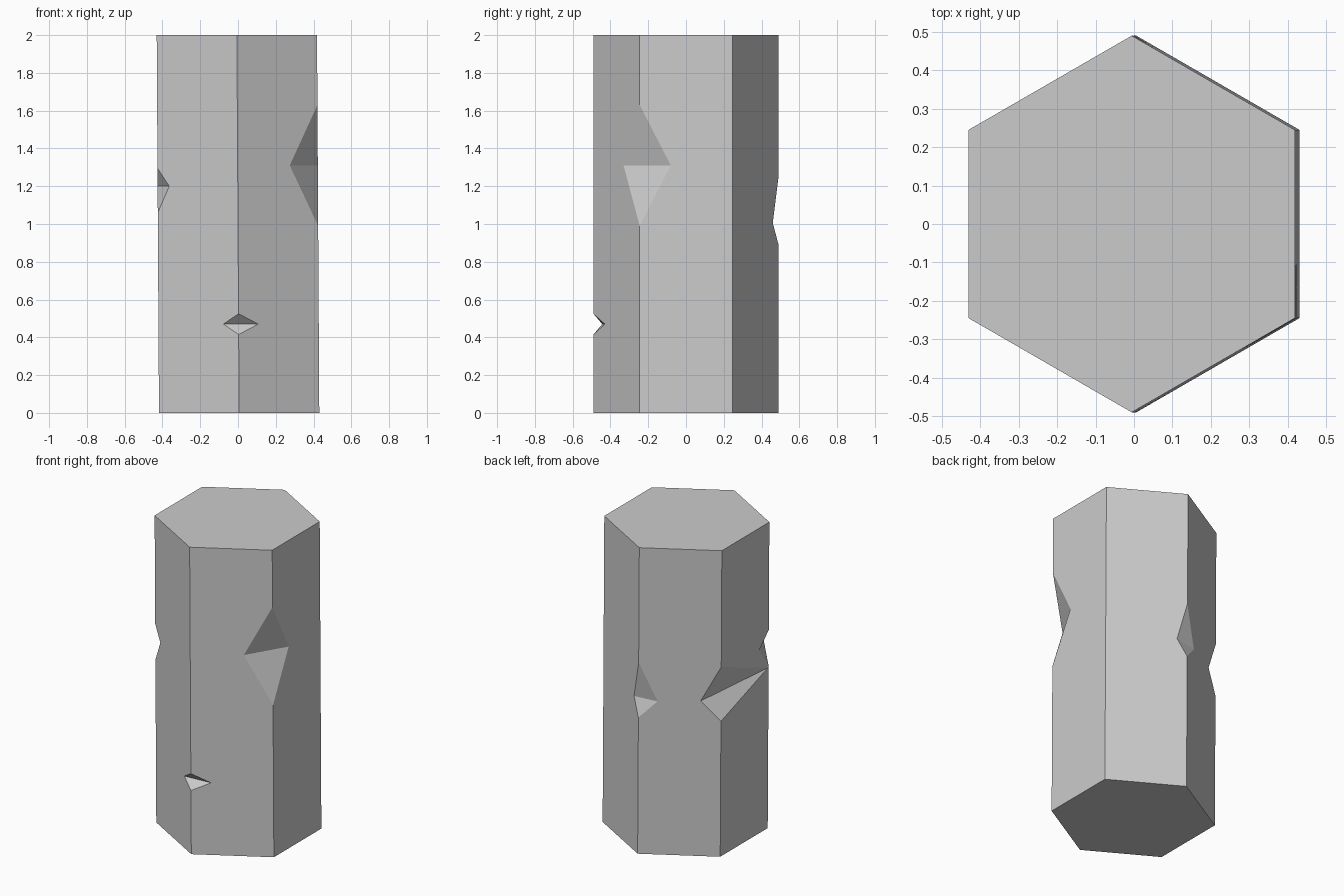
import bpy, bmesh
from math import radians
from mathutils import Matrix, Vector

if "Cube" in bpy.data.objects:
    bpy.data.objects.remove(bpy.data.objects["Cube"], do_unlink=True)

RADIUS, HEIGHT, LEAN = 0.49, 2.0, 0.006

stone = bpy.data.materials.new("grey stone")
stone.use_nodes = True
colour = (0.6, 0.6, 0.6, 1)
stone.diffuse_color = colour
stone.node_tree.nodes["Principled BSDF"].inputs["Base Color"].default_value = colour


def add_object(name, bm):
    bmesh.ops.recalc_face_normals(bm, faces=bm.faces)
    mesh = bpy.data.meshes.new(name)
    bm.to_mesh(mesh)
    bm.free()
    mesh.materials.append(stone)
    obj = bpy.data.objects.new(name, mesh)
    bpy.context.collection.objects.link(obj)
    return obj


def on_corner(index, z):
    """Point on a vertical pillar edge; 0 is the front edge, counting towards +x."""
    p = Matrix.Rotation(radians(60 * index), 3, 'Z') @ Vector((0, -RADIUS, 0))
    return Vector((p.x + LEAN * (1 - z), p.y, z))


# Six-sided pillar with a slight lean
bm = bmesh.new()
bmesh.ops.create_cone(bm, cap_ends=True, segments=6, radius1=RADIUS,
                      radius2=RADIUS, depth=HEIGHT)
for v in bm.verts:
    v.co.z += HEIGHT / 2
    v.co.x += LEAN * (1 - v.co.z)
pillar = add_object("hexagonal_pillar", bm)

# Chips: corner, top, bottom, ridge height at each end, reach towards previous
# and next corner as a fraction of the side
chips = [
    (0, 0.525, 0.415, 0.47, 0.47, 0.19, 0.245),
    (1, 1.63, 0.99, 1.31, 1.31, 0.35, 0.335),
    (3, 1.25, 0.89, 1.005, 1.0, 0.125, 0.232),
    (4, 1.24, 0.885, 1.013, 1.05, 0.247, 0.985),
    (5, 1.295, 1.06, 1.2, 1.2, 0.2, 0.145),
]
for i, top, bottom, z1, z2, reach1, reach2 in chips:
    p1 = on_corner(i, z1).lerp(on_corner(i - 1, z1), reach1)
    p2 = on_corner(i, z2).lerp(on_corner(i + 1, z2), reach2)
    mid = (p1 + p2) / 2
    points = [on_corner(i, top), on_corner(i, bottom), p1, p2]
    bm = bmesh.new()
    # Grow the wedge about its ridge so it pokes out of the pillar
    verts = [bm.verts.new(mid + (p - mid) * 1.4) for p in points]
    bmesh.ops.convex_hull(bm, input=verts)
    cutter = add_object(f"chip_cutter_{i}", bm)
    cutter.hide_render = True
    cutter.hide_viewport = True
    cut = pillar.modifiers.new(f"chip_{i}", 'BOOLEAN')
    cut.operation = 'DIFFERENCE'
    cut.solver = 'EXACT'
    cut.object = cutter

# Bake the chips into the pillar and drop the cutters
graph = bpy.context.evaluated_depsgraph_get()
baked = bpy.data.meshes.new_from_object(pillar.evaluated_get(graph))
pillar.modifiers.clear()
pillar.data = baked
for obj in list(bpy.data.objects):
    if obj.name.startswith("chip_cutter"):
        bpy.data.objects.remove(obj, do_unlink=True)
